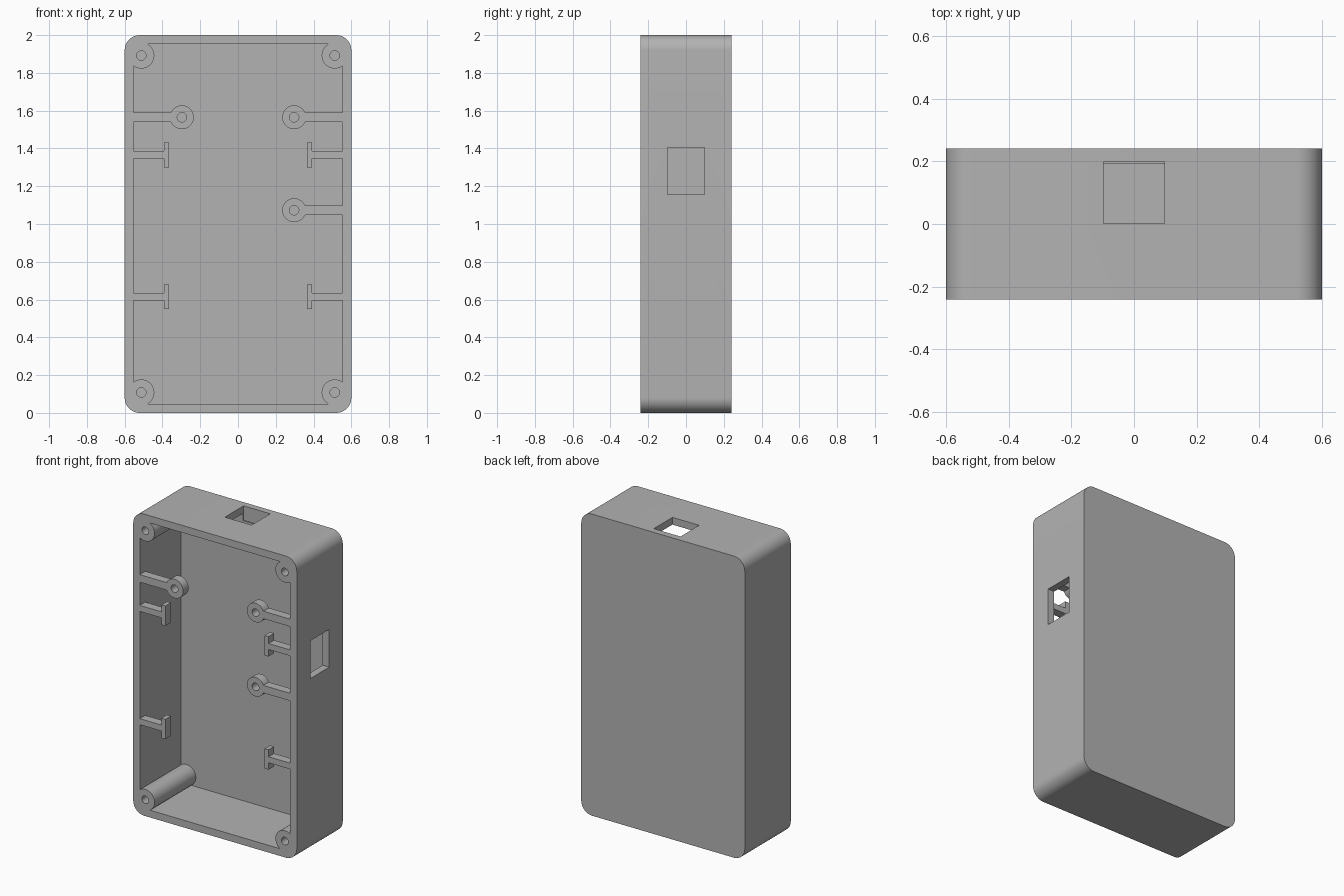
import bpy, bmesh, math
from mathutils import Matrix

if "Cube" in bpy.data.objects:
    bpy.data.objects.remove(bpy.data.objects["Cube"])

# Overall half sizes and shared depths
HX, HY, WALL, BACK = 0.6, 0.241, 0.048, 0.05
FRONT, FLOOR = -HY, HY - BACK
TAB = FRONT + 0.058

grey = bpy.data.materials.new("plastic grey")
grey.use_nodes = True
colour = (0.45, 0.45, 0.45, 1)
grey.diffuse_color = colour
grey.node_tree.nodes["Principled BSDF"].inputs["Base Color"].default_value = colour


def make(name, bm):
    bmesh.ops.recalc_face_normals(bm, faces=bm.faces)
    mesh = bpy.data.meshes.new(name)
    bm.to_mesh(mesh)
    bm.free()
    mesh.materials.append(grey)
    obj = bpy.data.objects.new(name, mesh)
    bpy.context.collection.objects.link(obj)
    return obj


def box(name, x, y, z, radius=0):
    """Box from (min, max) ranges, with optional rounding of its four depth-wise edges."""
    bm = bmesh.new()
    bmesh.ops.create_cube(bm, size=1)
    for v in bm.verts:
        v.co = [r[0] if c < 0 else r[1] for c, r in zip(v.co, (x, y, z))]
    if radius:
        edges = [e for e in bm.edges if abs(e.verts[0].co.y - e.verts[1].co.y) > 0.01]
        bmesh.ops.bevel(bm, geom=edges, offset=radius, segments=12,
                        profile=0.5, affect='EDGES')
    return make(name, bm)


def cylinder(name, x, z, radius, y0, y1):
    bm = bmesh.new()
    place = Matrix.Translation((x, (y0 + y1) / 2, z)) @ Matrix.Rotation(math.pi / 2, 4, 'X')
    bmesh.ops.create_cone(bm, cap_ends=True, segments=48, radius1=radius,
                          radius2=radius, depth=y1 - y0, matrix=place)
    return make(name, bm)


def combine(target, tool, operation):
    """Apply a boolean and remove its tool."""
    mod = target.modifiers.new("combine", 'BOOLEAN')
    mod.operation, mod.solver, mod.object = operation, 'EXACT', tool
    bpy.context.view_layer.update()
    graph = bpy.context.evaluated_depsgraph_get()
    mesh = bpy.data.meshes.new_from_object(target.evaluated_get(graph))
    target.modifiers.clear()
    target.data = mesh
    bpy.data.objects.remove(tool)


# Open-fronted shell
ix = HX - WALL
shell = box("enclosure_shell", (-HX, HX), (-HY, HY), (0, 2), 0.08)
combine(shell, box("cavity", (-ix, ix), (-1, FLOOR), (WALL, 2 - WALL), 0.035), 'DIFFERENCE')

# Corner screw posts
corners = [(sx * 0.512, z) for sx in (-1, 1) for z in (0.108, 1.892)]
for x, z in corners:
    combine(shell, cylinder("post", x, z, 0.069, FRONT, FLOOR + 0.01), 'UNION')
for x, z in corners:
    combine(shell, cylinder("hole", x, z, 0.025, -1, FLOOR), 'DIFFERENCE')

# Cable opening in the top, and port opening in the left wall
combine(shell, box("cut", (-0.098, 0.098), (0.002, 0.198), (1.905, 2.2)), 'DIFFERENCE')
combine(shell, box("cut", (0.5, 0.8), (-0.099, 0.099), (1.155, 1.405)), 'DIFFERENCE')
parts = [shell]


def arm(name, side, inner, z, half):
    """Arm reaching in from a side wall."""
    return box(name, sorted((side * inner, side * ix)), (FRONT, TAB), (z - half, z + half))


# Screw bosses on arms
for name, side, z in (("upper_right_boss", -1, 1.565), ("upper_left_boss", 1, 1.565),
                      ("middle_left_boss", 1, 1.073)):
    boss = arm(name, side, 0.297, z, 0.025)
    combine(boss, cylinder("ring", side * 0.297, z, 0.063, FRONT, TAB), 'UNION')
    combine(boss, cylinder("hole", side * 0.297, z, 0.025, -1, 1), 'DIFFERENCE')
    parts.append(boss)

# T-shaped retaining brackets
for side, hand in ((-1, "right"), (1, "left")):
    for level, z in (("upper", 1.366), ("lower", 0.615)):
        bracket = arm(f"{level}_{hand}_bracket", side, 0.38, z, 0.02)
        bar = box("bar", sorted((side * 0.364, side * 0.393)), (FRONT, TAB),
                  (z - 0.066, z + 0.066))
        combine(bracket, bar, 'UNION')
        parts.append(bracket)

# Smooth the rounded surfaces, keep the edges crisp
bpy.ops.object.select_all(action='DESELECT')
for part in parts:
    part.select_set(True)
bpy.context.view_layer.objects.active = shell
bpy.ops.object.shade_smooth_by_angle(angle=math.radians(30))
